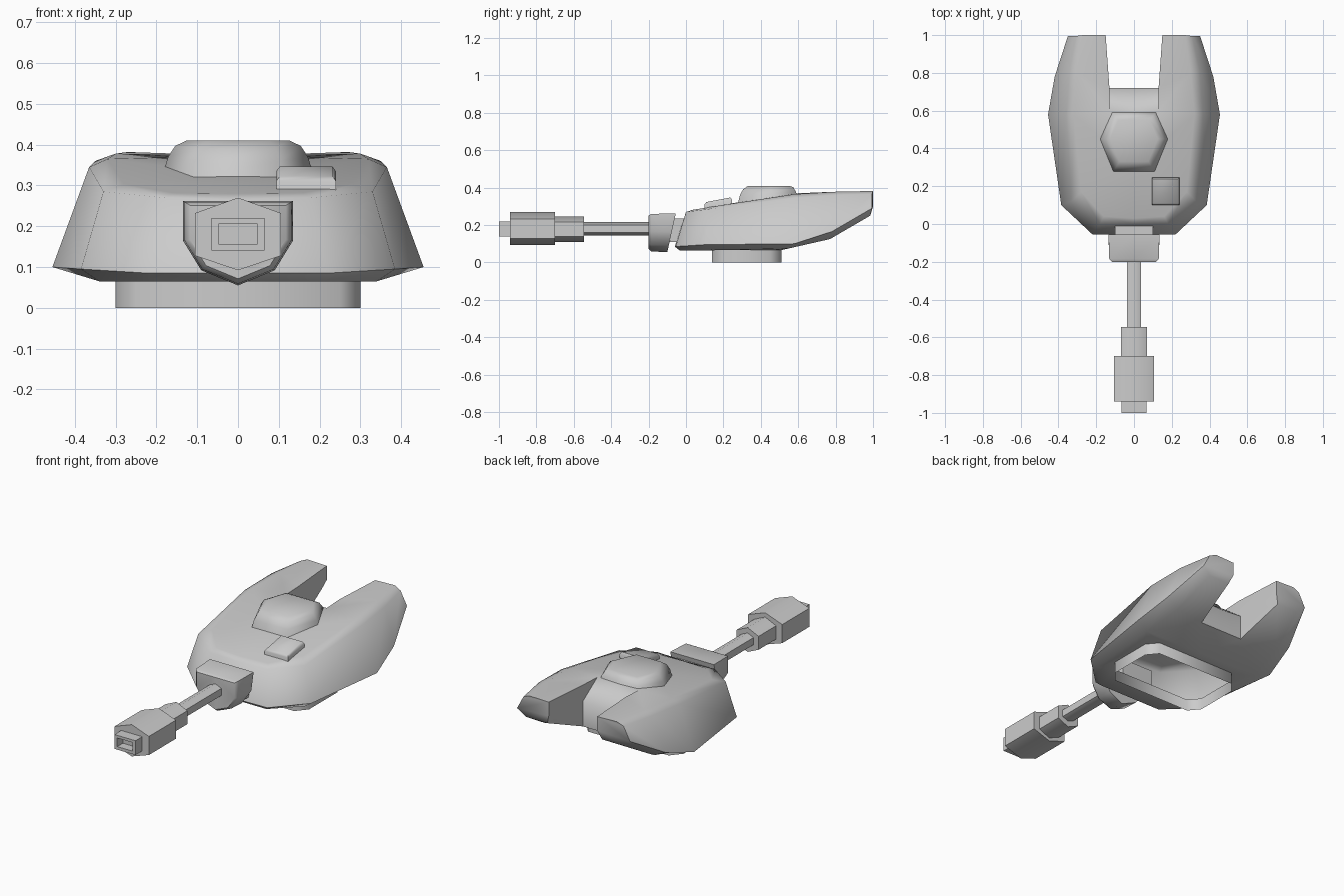
import bpy, bmesh, math

if "Cube" in bpy.data.objects:
    bpy.data.objects.remove(bpy.data.objects["Cube"], do_unlink=True)

grey = bpy.data.materials.new("light_grey")
grey.use_nodes = True
GREY = (0.6, 0.6, 0.6, 1)
grey.diffuse_color = GREY
grey.node_tree.nodes["Principled BSDF"].inputs["Base Color"].default_value = GREY


def finish(name, bm, angle):
    bmesh.ops.recalc_face_normals(bm, faces=bm.faces[:])
    mesh = bpy.data.meshes.new(name)
    bm.to_mesh(mesh)
    bm.free()
    mesh.materials.append(grey)
    obj = bpy.data.objects.new(name, mesh)
    bpy.context.collection.objects.link(obj)
    bpy.ops.object.select_all(action="DESELECT")
    obj.select_set(True)
    bpy.context.view_layer.objects.active = obj
    bpy.ops.object.shade_smooth_by_angle(angle=math.radians(angle))
    return obj


def loft(name, rings, angle=55):
    """Skin a list of closed rings and cap both ends."""
    bm = bmesh.new()
    loops = [[bm.verts.new(p) for p in ring] for ring in rings]
    for low, high in zip(loops, loops[1:]):
        for i in range(len(low)):
            j = (i + 1) % len(low)
            bm.faces.new((low[i], low[j], high[j], high[i]))
    bm.faces.new(loops[0])
    bm.faces.new(loops[-1])
    return finish(name, bm, angle)


def along_y(profile, y, s=1, cz=0.18):
    return [(x * s, y, cz + (z - cz) * s) for x, z in profile]


def mirrored(half):
    """Complete an outline whose first and last points lie on the centre line."""
    return half + [(-p[0], *p[1:]) for p in reversed(half[1:-1])]


# Hull: half rings run from front centre, round the side and prong, to the notch
bottom = [(0, -.035, .065), (.2, -.035, .065), (.34, .1, .065), (.37, .55, .075),
          (.34, .77, .125), (.3, .985, .25), (.17, .985, .25), (.135, .72, .14), (0, .72, .14)]
wide = [(0, -.06, .085), (.22, -.055, .085), (.385, .1, .095), (.455, .58, .1),
        (.42, .78, .165), (.35, .995, .29), (.15, 1, .3), (.135, .72, .28), (0, .72, .27)]
shoulder = [(0, 0, .265), (.18, 0, .27), (.33, .12, .285), (.365, .58, .345),
            (.35, .8, .36), (.31, .995, .365), (.15, 1, .378), (.13, .72, .375)]
crown = [(0, .03, .28), (.16, .04, .282), (.28, .17, .303), (.32, .58, .365),
         (.3, .8, .378), (.27, 1, .382), (.15, 1, .378), (.13, .72, .375)]
ridge, valley_side, valley = (0, .3, .325), (.13, .6, .37), (0, .6, .365)
under = (0, .55, .075)
ring_half = [(0, .51), (.25, .51), (.3, .45), (.3, .2), (.25, .14), (0, .14)]
collar = [(x, y, .066) for x, y in ring_half]
foot = [(x, y, 0) for x, y in ring_half]

bm = bmesh.new()
known = {}


def face(*points):
    points = list(dict.fromkeys(points))
    if len(points) > 2:
        for p in points:
            if p not in known:
                known[p] = bm.verts.new(p)
        bm.faces.new([known[p] for p in points])


def strip(low, high):
    for i in range(min(len(low), len(high)) - 1):
        face(low[i], low[i + 1], high[i + 1], high[i])


for low, high in ((bottom, wide), (wide, shoulder), (shoulder, crown), (foot, collar)):
    strip(low, high)
a, b, c, d, e, f, g, h = crown
face(a, b, c, ridge)
face(ridge, c, d, valley_side)
face(ridge, valley_side, valley)
face(valley_side, d, e, h)
face(e, f, g, h)
face(valley, valley_side, wide[7], wide[8])
face(valley_side, h, wide[7])
# Underside with the opening for the turning ring
a, b, c, d, e, f, g, h, i = bottom
face(a, b, c, d, under, *collar)
face(under, d, h, i)
face(d, e, h)
face(e, f, g, h)
bmesh.ops.mirror(bm, geom=bm.verts[:] + bm.edges[:] + bm.faces[:],
                 axis="X", merge_dist=0.0005)
bmesh.ops.remove_doubles(bm, verts=bm.verts[:], dist=0.0005)
finish("turret_hull", bm, 60)

# Cupola: flat hexagon with a rounded rim
hexagon = [(.175, .45), (.115, .59), (-.115, .59), (-.175, .45), (-.105, .285), (.105, .285)]


def cupola_ring(s, z, slope):
    return [(x * s, .45 + (y - .45) * s, z + slope * (y - .45)) for x, y in hexagon]


loft("cupola", [cupola_ring(1.05, .33, .1), cupola_ring(.98, .37, .06),
                cupola_ring(.88, .397, .04), cupola_ring(.72, .41, 0)], 70)


# Hatch: sloping square plate
def hatch_ring(s, z):
    return [(.167 + .073 * s * u, .173 + .073 * s * v, z + .012 * v)
            for u, v in ((1, 1), (-1, 1), (-1, -1), (1, -1))]


loft("hatch", [hatch_ring(1, .27), hatch_ring(1, .323), hatch_ring(.88, .335)], 60)

# Mantlet: shield-shaped block leaning back with the hull front
shield = mirrored([(0, .262), (.135, .262), (.135, .165), (.09, .092), (0, .055)])


def mantlet_ring(y, s, lean):
    return [(x * s, y + lean * (z - .055), z) for x, z in shield]


loft("mantlet", [along_y(shield, -.2, .87), along_y(shield, -.185, .97),
                 mantlet_ring(-.1, 1, .22)], 50)
socket = [(.1, .235), (.1, .11), (-.1, .11), (-.1, .235)]
loft("mantlet_socket", [along_y(socket, -.12), along_y(socket, .03)])


# Gun: six-sided tubes growing toward the muzzle brake
def hex_profile(w, top, side_top, side_low, low):
    return mirrored([(0, top), (w, side_top), (w, side_low), (0, low)])


for name, profile, back, front in (
        ("barrel", hex_profile(.037, .216, .2, .16, .145), -.18, -.56),
        ("barrel_sleeve", hex_profile(.068, .246, .215, .14, .11), -.545, -.71),
        ("muzzle_brake", hex_profile(.106, .27, .232, .128, .092), -.7, -.94)):
    loft(name, [along_y(profile, back), along_y(profile, front)], 65)

# Muzzle: rectangular tip with a recessed bore
tip = [(.065, .22), (.065, .14), (-.065, .14), (-.065, .22)]
bore = [(.048, .205), (.048, .157), (-.048, .157), (-.048, .205)]
loft("muzzle", [along_y(tip, -.93), along_y(tip, -1), along_y(bore, -1), along_y(bore, -.95)])
